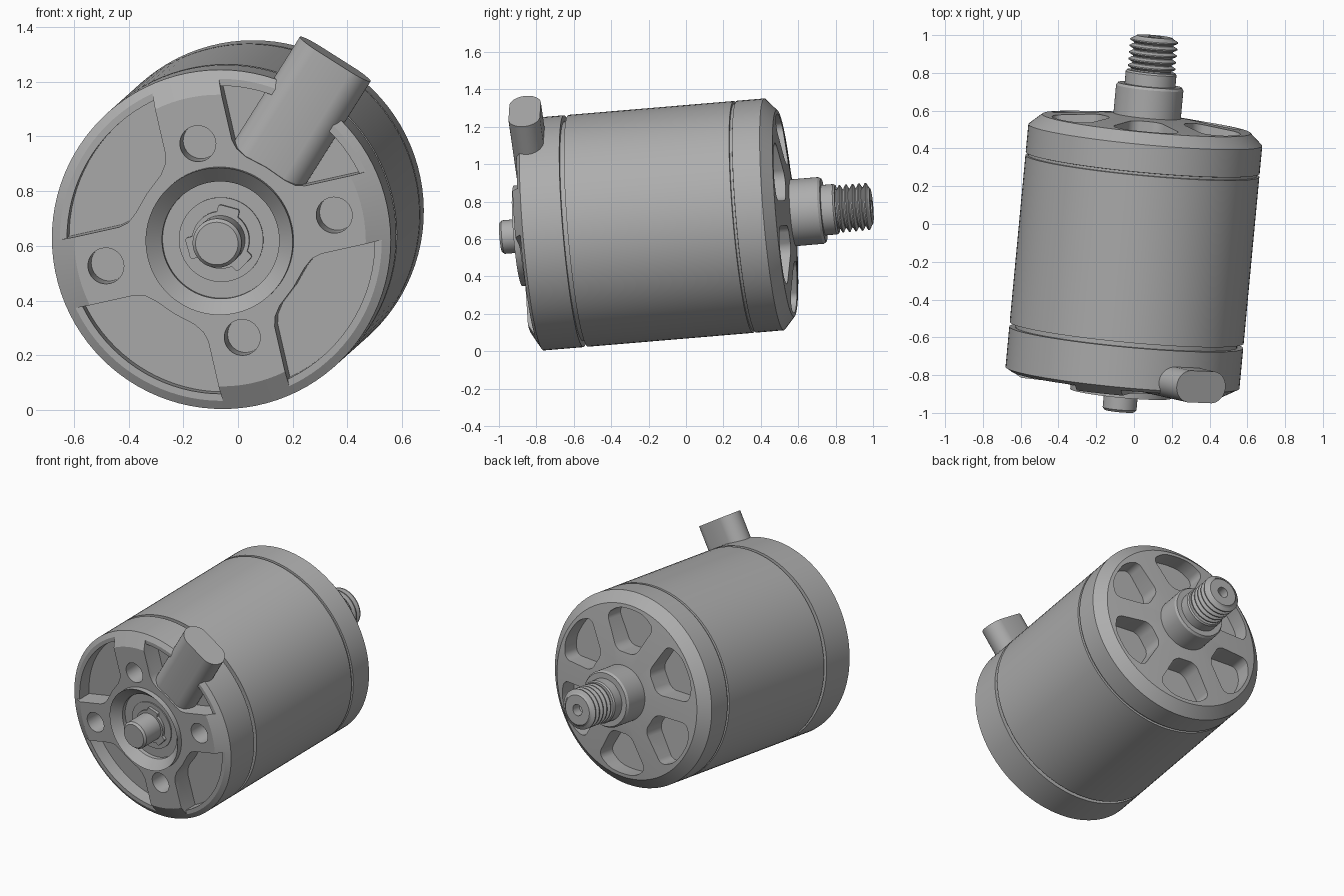
import bpy, bmesh
from math import cos, sin, pi, radians
from mathutils import Matrix, Vector

cube = bpy.data.objects.get("Cube")
if cube:
    bpy.data.objects.remove(cube)

grey = bpy.data.materials.new("plain grey")
grey.use_nodes = True
color = (0.42, 0.42, 0.42, 1)
grey.diffuse_color = color
grey.node_tree.nodes["Principled BSDF"].inputs["Base Color"].default_value = color

# Motor frame: local +Z runs out of the front, local X right, local Y up
axis = -Vector((0.094, 1, 0.084)).normalized()
up = (Vector((0, 0, 1)) - axis * axis.z).normalized()
side = up.cross(axis)
FRAME = Matrix((side, up, axis)).transposed().to_4x4()
FRAME.translation = (0.0155, 0, 0.692)
ROLL = radians(12.5)


def finish(name, bm):
    bmesh.ops.remove_doubles(bm, verts=bm.verts, dist=1e-5)
    bmesh.ops.recalc_face_normals(bm, faces=bm.faces)
    mesh = bpy.data.meshes.new(name)
    bm.to_mesh(mesh)
    bm.free()
    mesh.materials.append(grey)
    obj = bpy.data.objects.new(name, mesh)
    bpy.context.collection.objects.link(obj)
    obj.matrix_world = FRAME
    return obj


def lathe(name, profile, steps=96):
    """Spin (radius, height) points about the motor axis."""
    bm = bmesh.new()
    vs = [bm.verts.new((r, 0, h)) for r, h in profile]
    es = [bm.edges.new(p) for p in zip(vs, vs[1:])]
    bmesh.ops.spin(bm, geom=vs + es, cent=(0, 0, 0), axis=(0, 0, 1),
                   angle=2 * pi, steps=steps, use_merge=True)
    return finish(name, bm)


def prism(name, outline, low, high, angle=0.0, rounding=0.0):
    """Extrude a flat outline along the axis, optionally rounding its corners."""
    bm = bmesh.new()
    face = bm.faces.new([bm.verts.new((x, y, low)) for x, y in outline])
    top = bmesh.ops.extrude_face_region(bm, geom=[face])["geom"]
    bmesh.ops.translate(bm, vec=(0, 0, high - low),
                        verts=[v for v in top if isinstance(v, bmesh.types.BMVert)])
    if rounding:
        walls = [e for e in bm.edges if abs(e.verts[0].co.z - e.verts[1].co.z) > 1e-4]
        bmesh.ops.bevel(bm, geom=walls, offset=rounding, segments=6,
                        profile=0.5, affect='EDGES')
    bmesh.ops.rotate(bm, verts=bm.verts, cent=(0, 0, 0), matrix=Matrix.Rotation(angle, 3, 'Z'))
    return finish(name, bm)


def circle(r, cx=0, cy=0, n=32):
    return [(cx + r * cos(2 * pi * i / n), cy + r * sin(2 * pi * i / n)) for i in range(n)]


def boolean(obj, tool, operation='DIFFERENCE'):
    tool.hide_render = True
    mod = obj.modifiers.new("cut", 'BOOLEAN')
    mod.object, mod.operation, mod.solver = tool, operation, 'EXACT'
    bpy.context.view_layer.update()
    with bpy.context.temp_override(object=obj, active_object=obj):
        bpy.ops.object.modifier_apply(modifier=mod.name)
    bpy.data.objects.remove(tool)


# Rotating can with its groove and conical rear face
can = lathe("rotor_can", [
    (0, 0.7), (0.59, 0.7), (0.59, 0.58), (0.622, 0.58), (0.622, -0.31),
    (0.61, -0.312), (0.61, -0.325), (0.622, -0.327), (0.622, -0.475),
    (0.555, -0.535), (0.18, -0.578), (0, -0.578)])

# Six rounded rear windows
window = [(0.26, -0.075), (0.46, -0.185), (0.525, -0.1), (0.535, 0),
          (0.525, 0.1), (0.46, 0.185), (0.26, 0.075)]
for i in range(6):
    boolean(can, prism("window_cutter", window, -0.7, -0.43, radians(30 + 60 * i), 0.04))

# Front mount plate with chamfered rim and raised hub
mount = lathe("front_mount", [
    (0, 0.605), (0.622, 0.605), (0.622, 0.82), (0.535, 0.87), (0.27, 0.87),
    (0.27, 0.905), (0.215, 0.85), (0.215, 0.825), (0, 0.825)])

# Four pockets between the arms: a shallow step in the rim, then a deep floor
pocket = [(0.125, 0.8), (0.125, 0.35), (0.135, 0.315), (0.16, 0.28), (0.225, 0.225),
          (0.28, 0.165), (0.315, 0.137), (0.35, 0.128), (0.8, 0.128), (0.8, 0.8)]
for sx in (1, -1):
    for sy in (1, -1):
        outline = [(x * sx, y * sy) for x, y in pocket]
        boolean(mount, prism("step_cutter", outline, 0.838, 1, ROLL))
        deep = prism("pocket_cutter", outline, 0.75, 1, ROLL)
        boolean(deep, lathe("pocket_limit", [(0, 0.7), (0.565, 0.7), (0.565, 1.1), (0, 1.1)]),
                'INTERSECT')
        boolean(mount, deep)

# Screw holes in the arms
for x, y in ((0, 0.364), (0, -0.364), (0.43, 0), (-0.43, 0)):
    boolean(mount, prism("hole_cutter", circle(0.066, x, y), 0.74, 1, ROLL))

# Flat cable sleeve leaving through the upper right pocket
bm = bmesh.new()
section = [(0.068 * (1 if -8 <= i < 8 else -1) + 0.085 * cos(pi * (i + 0.5) / 16),
            0.775 + 0.085 * sin(pi * (i + 0.5) / 16)) for i in range(-8, 24)]
ends = [[bm.verts.new((x, y, h)) for x, h in section] for y in (0.25, 0.78)]
for ring in ends:
    bm.faces.new(ring)
for i in range(len(section)):
    j = (i + 1) % len(section)
    bm.faces.new((ends[0][i], ends[0][j], ends[1][j], ends[1][i]))
bmesh.ops.rotate(bm, verts=bm.verts, cent=(0, 0, 0),
                 matrix=Matrix.Rotation(ROLL - pi / 4, 3, 'Z'))
sleeve = finish("cable_sleeve", bm)

# Bearing face, retaining clip and front shaft end
parts = [can, mount, sleeve]
parts.append(lathe("bearing_face", [(0, 0.8), (0.155, 0.8), (0.155, 0.832), (0, 0.832)]))
parts.append(lathe("clip_ring", [(0, 0.81), (0.105, 0.81), (0.105, 0.85), (0, 0.85)]))
for i in range(3):
    lobe = [(0.08, -0.04), (0.125, -0.04), (0.125, 0.04), (0.08, 0.04)]
    parts.append(prism("clip_lobe", lobe, 0.81, 0.85, radians(75 + 120 * i), 0.01))
parts.append(lathe("front_shaft", [(0, 0.8), (0.09, 0.8), (0.09, 0.985),
                                   (0.078, 0.998), (0, 0.998)], 48))

# Rear hub, collar, threaded stud and centre hole
stud = [(0, -0.5), (0.179, -0.5), (0.179, -0.728), (0.17, -0.742), (0.135, -0.742),
        (0.135, -0.805), (0.128, -0.815), (0.105, -0.815)]
PITCH = 0.035
for i in range(5):
    start = -0.822 - PITCH * i
    stud += [(0.105, start), (0.127, start - 0.012),
             (0.127, start - 0.018), (0.105, start - 0.03)]
stud += [(0.105, -0.99), (0.095, -1.0), (0.036, -1.0), (0.036, -0.94), (0, -0.93)]
parts.append(lathe("rear_stud", stud, 64))

# Smooth shading that keeps the machined edges crisp
bpy.ops.object.select_all(action='DESELECT')
for part in parts:
    part.select_set(True)
bpy.context.view_layer.objects.active = can
bpy.ops.object.shade_smooth_by_angle(angle=radians(25))
